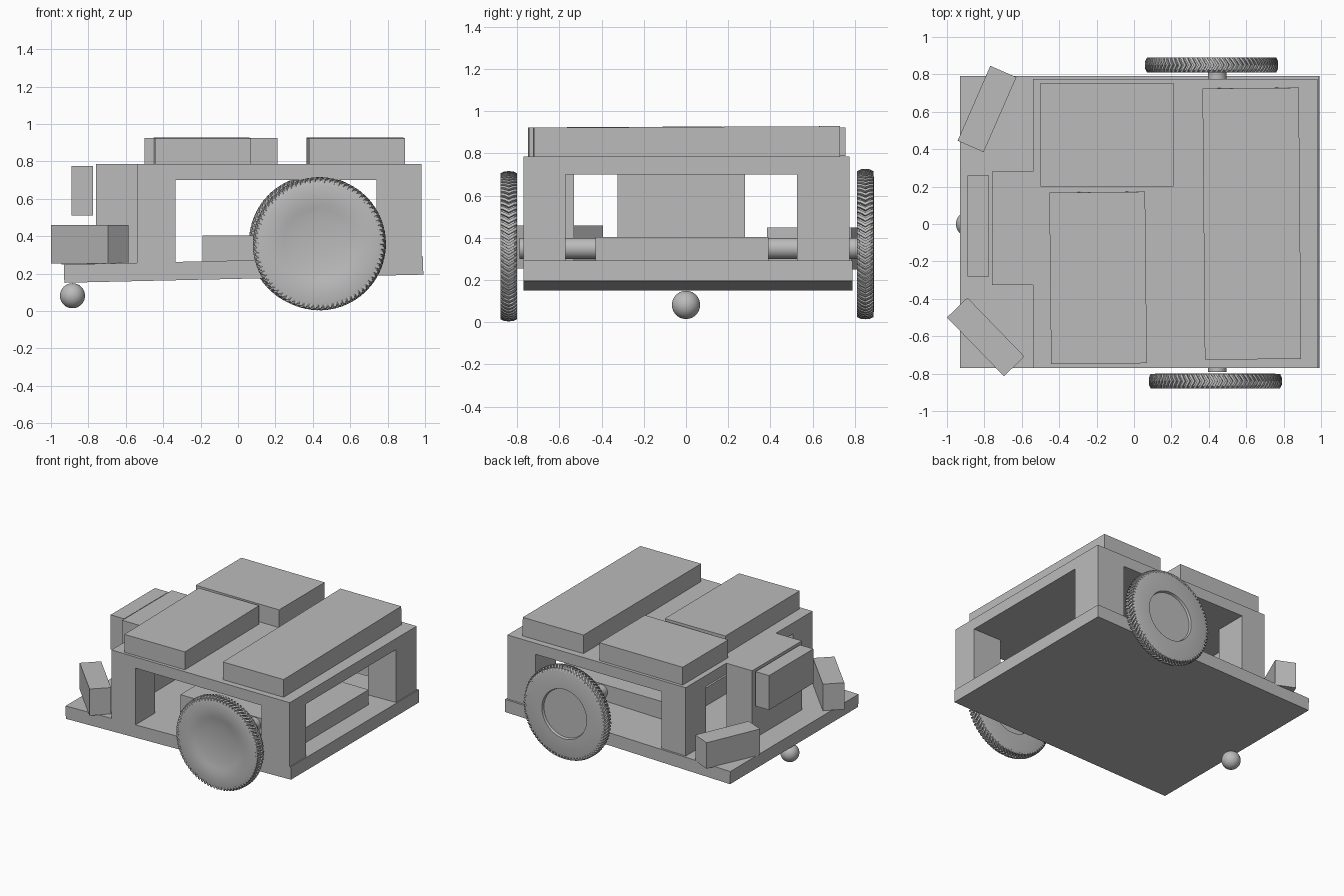
import bpy, bmesh
from math import radians, sin, cos, tau
from mathutils import Matrix, Vector

cube = bpy.data.objects.get("Cube")
if cube:
    bpy.data.objects.remove(cube, do_unlink=True)

grey = bpy.data.materials.new("plain grey")
grey.use_nodes = True
colour = (0.5, 0.5, 0.5, 1)
grey.diffuse_color = colour
grey.node_tree.nodes["Principled BSDF"].inputs["Base Color"].default_value = colour


def finish(name, bm, location=(0, 0, 0), rotation=(0, 0, 0)):
    bmesh.ops.recalc_face_normals(bm, faces=bm.faces)
    mesh = bpy.data.meshes.new(name)
    bm.to_mesh(mesh)
    bm.free()
    mesh.materials.append(grey)
    obj = bpy.data.objects.new(name, mesh)
    obj.location = location
    obj.rotation_euler = [radians(a) for a in rotation]
    bpy.context.collection.objects.link(obj)
    return obj


def smooth(obj, angle=35):
    bpy.ops.object.select_all(action='DESELECT')
    obj.select_set(True)
    bpy.context.view_layer.objects.active = obj
    bpy.ops.object.shade_smooth_by_angle(angle=radians(angle))


def box(name, centre, size, rotation=(0, 0, 0)):
    bm = bmesh.new()
    bmesh.ops.create_cube(bm, size=1)
    bmesh.ops.scale(bm, vec=size, verts=bm.verts)
    return finish(name, bm, centre, rotation)


def span(name, x, y, z):
    """Upright box given by its limits on each axis."""
    limits = (x, y, z)
    return box(name, [(a + b) / 2 for a, b in limits], [b - a for a, b in limits])


# Slightly sloping base plate
box("base_plate", (0.03, 0.01, 0.222), (1.92, 1.56, 0.098), (0, -1.3, 0))

# Upper deck, its four legs and the rear pillar
span("deck", (-0.54, 0.98), (-0.77, 0.775), (0.70, 0.785))
span("rear_pillar", (-0.76, -0.54), (-0.325, 0.28), (0.24, 0.785))
for side, front_y, rear_y in (("right", (-0.77, -0.57), (-0.77, -0.53)),
                              ("left", (0.525, 0.775), (0.525, 0.775))):
    span("front_leg_" + side, (0.74, 0.98), front_y, (0.25, 0.70))
    span("rear_leg_" + side, (-0.54, -0.335), rear_y, (0.23, 0.70))

# Inner box on the base and three pads on the deck
span("inner_box", (-0.19, 0.84), (-0.43, 0.39), (0.24, 0.405))
box("long_pad", (0.63, 0.002, 0.854), (0.515, 1.45, 0.143), (0.3, 0, 0.5))
box("short_pad", (-0.192, -0.288, 0.854), (0.512, 0.917, 0.143), (0.3, 0, 0.6))
span("wide_pad", (-0.50, 0.21), (0.2, 0.755), (0.787, 0.924))

# Rear sensor boxes
span("middle_sensor", (-0.89, -0.775), (-0.28, 0.26), (0.51, 0.775))
box("left_sensor", (-0.786, 0.615, 0.349), (0.437, 0.152, 0.2), (0, 0, 66.4))
box("right_sensor", (-0.793, -0.604, 0.357), (0.438, 0.152, 0.205), (0, 0, -45.9))

# Ball caster
bm = bmesh.new()
bmesh.ops.create_uvsphere(bm, u_segments=32, v_segments=20, radius=0.067)
smooth(finish("ball_caster", bm, (-0.885, 0, 0.082)), 60)

# Axle
bm = bmesh.new()
bmesh.ops.create_cone(bm, cap_ends=True, segments=24, radius1=0.05, radius2=0.05, depth=1.6)
smooth(finish("axle", bm, (0.445, 0.01, 0.35), (90, 0, 0)))

# Wheel cross-section as (radius, y): soft dish on -y, sharp recess on +y
PROFILE = [(0, -0.022), (0.12, -0.022), (0.145, -0.027), (0.19, -0.03), (0.215, -0.038),
           (0.32, -0.04), (0.335, -0.036), (0.343, -0.028), (0.343, 0.028),
           (0.335, 0.036), (0.32, 0.04), (0.19, 0.04), (0.185, 0.022), (0, 0.022)]
LUGS = 80


def ring_point(angle, radius, y):
    return Vector((radius * cos(angle), y, radius * sin(angle)))


def wheel(name, location):
    bm = bmesh.new()
    verts = [bm.verts.new((r, y, 0)) for r, y in PROFILE]
    edges = [bm.edges.new(pair) for pair in zip(verts, verts[1:])]
    bmesh.ops.spin(bm, geom=verts + edges, cent=(0, 0, 0), axis=(0, 1, 0),
                   angle=tau, steps=80, use_merge=True)
    bmesh.ops.remove_doubles(bm, verts=bm.verts, dist=0.0001)
    smooth(finish(name, bm, location))

    # Chevron tread lugs around the tyre
    bm = bmesh.new()
    step = tau / LUGS
    for i in range(LUGS):
        rows = []
        for y, lean, top in ((-0.039, 0.9, 0.346), (-0.02, 0.45, 0.355), (0, 0, 0.356),
                             (0.02, 0.45, 0.355), (0.039, 0.9, 0.346)):
            a = (i + lean) * step
            b = a + 0.55 * step
            rows.append([bm.verts.new(ring_point(t, r, y)) for t, r in
                         ((a, 0.325), (a, top), (b, top), (b, 0.325))])
        for near, far in zip(rows, rows[1:]):
            for k in range(4):
                n = (k + 1) % 4
                bm.faces.new((near[k], near[n], far[n], far[k]))
        bm.faces.new(rows[0])
        bm.faces.new(rows[-1])
    finish(name + "_tread", bm, location)


wheel("right_wheel", (0.435, -0.84, 0.36))
wheel("left_wheel", (0.415, 0.85, 0.37))
